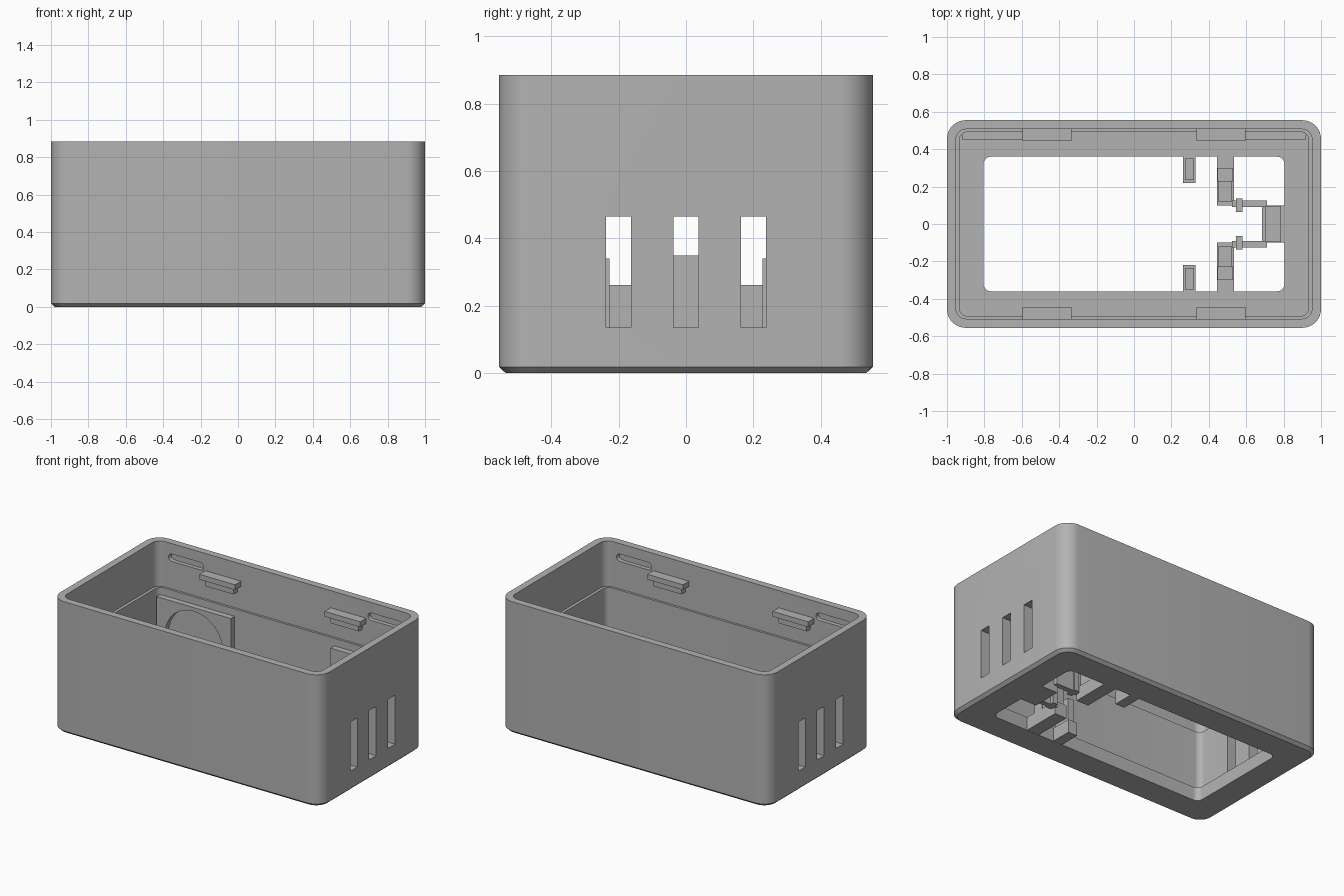
import bpy, bmesh, math
from mathutils import Matrix

default = bpy.data.objects.get("Cube")
if default:
    bpy.data.objects.remove(default, do_unlink=True)

grey = bpy.data.materials.new("matte grey")
grey.use_nodes = True
GREY = (0.45, 0.45, 0.45, 1)
grey.diffuse_color = GREY
grey.node_tree.nodes["Principled BSDF"].inputs["Base Color"].default_value = GREY

FLOOR = 0.09


def make_object(name, bm):
    bmesh.ops.recalc_face_normals(bm, faces=bm.faces)
    mesh = bpy.data.meshes.new(name)
    bm.to_mesh(mesh)
    bm.free()
    mesh.materials.append(grey)
    obj = bpy.data.objects.new(name, mesh)
    bpy.context.scene.collection.objects.link(obj)
    return obj


def box(name, x, y, z):
    """Box from (low, high) ranges."""
    bm = bmesh.new()
    bmesh.ops.create_cube(bm, size=1)
    for v in bm.verts:
        v.co = [(r[0] + r[1]) / 2 + c * (r[1] - r[0]) for r, c in zip((x, y, z), v.co)]
    return make_object(name, bm)


def extrude_profile(name, points, x):
    """Prism of a (y, z) profile along x."""
    bm = bmesh.new()
    rings = [[bm.verts.new((px, y, z)) for y, z in points] for px in x]
    bm.faces.new(rings[0])
    bm.faces.new(rings[1])
    n = len(points)
    for i in range(n):
        j = (i + 1) % n
        bm.faces.new((rings[0][i], rings[0][j], rings[1][j], rings[1][i]))
    return make_object(name, bm)


def rounded(hx, hy, r, steps=8):
    """Outline of a rounded rectangle."""
    pts = []
    for q, (sx, sy) in enumerate(((1, 1), (-1, 1), (-1, -1), (1, -1))):
        for k in range(steps + 1):
            a = (q + k / steps) * math.pi / 2
            pts.append((sx * (hx - r) + r * math.cos(a), sy * (hy - r) + r * math.sin(a)))
    return pts


def cylinder_y(bm, x, y, z, r, depth):
    m = Matrix.Translation((x, y, z)) @ Matrix.Rotation(math.pi / 2, 4, "X")
    bmesh.ops.create_cone(bm, cap_ends=True, segments=48, radius1=r, radius2=r, depth=depth, matrix=m)


def cut(obj, cutter):
    cutter.hide_render = True
    mod = obj.modifiers.new("cut", "BOOLEAN")
    mod.operation = "DIFFERENCE"
    mod.solver = "EXACT"
    mod.object = cutter
    bpy.context.view_layer.update()
    result = bpy.data.meshes.new_from_object(obj.evaluated_get(bpy.context.evaluated_depsgraph_get()))
    obj.modifiers.clear()
    obj.data = result
    bpy.data.objects.remove(cutter, do_unlink=True)


# Case: outer wall, rim, stepped inner wall, floor and floor opening
sections = [
    (0.98, 0.535, 0.08, 0), (1, 0.555, 0.1, 0.018), (1, 0.555, 0.1, 0.885),
    (0.952, 0.507, 0.055, 0.885), (0.952, 0.507, 0.055, 0.58),
    (0.932, 0.492, 0.04, 0.58), (0.932, 0.492, 0.04, FLOOR),
    (0.805, 0.36, 0.04, FLOOR), (0.805, 0.36, 0.04, 0),
]
bm = bmesh.new()
rings = [[bm.verts.new((x, y, z)) for x, y in rounded(hx, hy, r)] for hx, hy, r, z in sections]
for a, b in zip(rings, rings[1:] + rings[:1]):
    for i in range(len(a)):
        j = (i + 1) % len(a)
        bm.faces.new((a[i], a[j], b[j], b[i]))
case = make_object("case", bm)

# Vent slots through both ends
for y in (-0.2, 0, 0.2):
    cut(case, box("vent_cutter", (-1.2, 1.2), (y - 0.037, y + 0.037), (0.135, 0.465)))

# Rounded latch pockets in the long inner walls
for sx in (-1, 1):
    for sy in (-1, 1):
        outline = rounded(0.13, 0.025, 0.0249)
        bm = bmesh.new()
        ends = [[bm.verts.new((sx * 0.74 + x, sy * y, 0.79 + z)) for x, z in outline] for y in (0.48, 0.535)]
        bm.faces.new(ends[0])
        bm.faces.new(ends[1])
        for i in range(len(outline)):
            j = (i + 1) % len(outline)
            bm.faces.new((ends[0][i], ends[0][j], ends[1][j], ends[1][i]))
        cut(case, make_object("pocket_cutter", bm))

# Stepped lid clips
for sx, side in ((-1, "right"), (1, "left")):
    for sy, end in ((-1, "front"), (1, "back")):
        xs = (sx * 0.333, sx * 0.597)
        hook = [(0.515, 0.77), (0.443, 0.77), (0.443, 0.735), (0.515, 0.735)]
        extrude_profile(f"{end}_{side}_clip", [(sy * y, z) for y, z in hook], xs)
        box(f"{end}_{side}_clip_foot", sorted((sx * 0.36, sx * 0.57)),
            sorted((sy * 0.465, sy * 0.515)), (0.69, 0.735))

    # Round-holed mounting plate against the back wall
    plate = box(f"{side}_mounting_plate", sorted((sx * 0.37, sx * 0.92)), (0.452, 0.5), (0.08, 0.53))
    bm = bmesh.new()
    cylinder_y(bm, sx * 0.645, 0.46, 0.29, 0.215, 0.3)
    cut(plate, make_object("hole_cutter", bm))

# Board supports reaching into the floor opening, mirrored front to back
supports = {
    "post_tongue": ((0.445, 0.535), (0.10, 0.37), (0.001, FLOOR)),
    "post": ((0.45, 0.525), (0.12, 0.232), (FLOOR, 0.262)),
    "post_stop": ((0.447, 0.53), (0.227, 0.30), (FLOOR, 0.34)),
    "pin_tongue": ((0.262, 0.33), (0.22, 0.37), (0.001, FLOOR)),
    "pin": ((0.272, 0.32), (0.235, 0.35), (FLOOR, 0.25)),
    "arm": ((0.525, 0.71), (0.09, 0.125), (FLOOR / 2, 0.2)),
    "arm_catch": ((0.545, 0.58), (0.065, 0.135), (FLOOR / 2, 0.25)),
}
for name, (x, y, z) in supports.items():
    for s, end in ((-1, "front"), (1, "back")):
        box(f"{end}_{name}", x, sorted((s * y[0], s * y[1])), z)

# Central end stop
box("end_tongue", (0.685, 0.815), (-0.1, 0.1), (0.001, FLOOR))
box("end_stop", (0.70, 0.785), (-0.095, 0.095), (FLOOR, 0.35))

# Smooth rounded corners, keep edges sharp
bpy.ops.object.select_all(action="DESELECT")
for obj in bpy.context.scene.objects:
    if obj.type == "MESH":
        obj.select_set(True)
        bpy.context.view_layer.objects.active = obj
bpy.ops.object.shade_smooth_by_angle(angle=math.radians(30))
